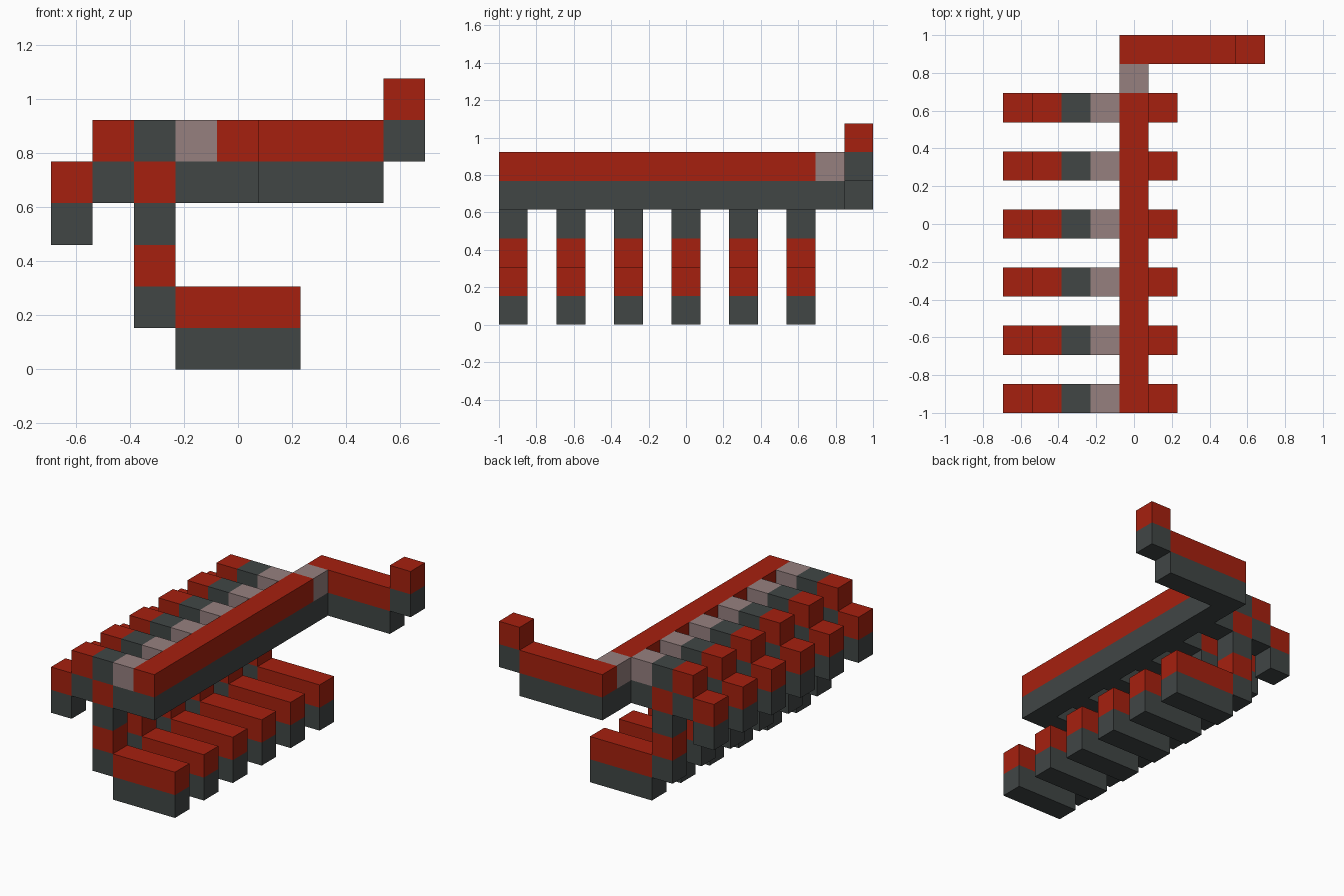
import bpy
import bmesh
from mathutils import Matrix, Vector

cube = bpy.data.objects.get("Cube")
if cube:
    bpy.data.objects.remove(cube, do_unlink=True)

U = 2 / 13                        # one block
CORNER = Vector((-4.5, -6.5, 0))  # grid corner, in blocks


def material(name, color):
    mat = bpy.data.materials.new(name)
    mat.use_nodes = True
    mat.diffuse_color = (*color, 1)
    bsdf = mat.node_tree.nodes["Principled BSDF"]
    bsdf.inputs["Base Color"].default_value = (*color, 1)
    bsdf.inputs["Roughness"].default_value = 0.8
    return mat


RED = material("red", (0.38, 0.0145, 0.0045))
DARK = material("dark_grey", (0.052, 0.061, 0.06))
PALE = material("dusty_pink", (0.305, 0.216, 0.212))


def block(name, mat, cell, size=(1, 1, 1)):
    """Box starting at a grid cell and spanning size cells."""
    size = Vector(size)
    centre = (CORNER + Vector(cell) + size / 2) * U
    mesh = bpy.data.meshes.new(name)
    bm = bmesh.new()
    bmesh.ops.create_cube(bm, size=1, matrix=Matrix.Diagonal((*(size * U), 1)))
    bm.to_mesh(mesh)
    bm.free()
    mesh.materials.append(mat)
    obj = bpy.data.objects.new(name, mesh)
    obj.location = centre
    bpy.context.collection.objects.link(obj)


def pair(name, upper, cell, size=(1, 1, 1)):
    """Dark block with a coloured block of the same size on top."""
    x, y, z = cell
    block(name + "_base", DARK, cell, size)
    block(name + "_top", upper, (x, y, z + 1), size)


# Long spine, pale joint, side arm and raised tip
pair("spine", RED, (4, 0, 4), (1, 11, 1))
pair("spine_joint", PALE, (4, 11, 4))
pair("side_arm", RED, (4, 12, 4), (4, 1, 1))
pair("arm_tip", RED, (8, 12, 5))

# Six identical ribs, each with an outer step, a post and a foot
for i in range(6):
    y = 2 * i
    tag = f"_{i + 1}"
    pair("rib_joint" + tag, PALE, (3, y, 4))
    block("post_cap" + tag, DARK, (2, y, 5))
    pair("post_upper" + tag, RED, (2, y, 3))
    pair("post_lower" + tag, RED, (2, y, 1))
    pair("inner_step" + tag, RED, (1, y, 4))
    pair("outer_step" + tag, RED, (0, y, 3))
    pair("foot" + tag, RED, (3, y, 0), (3, 1, 1))
